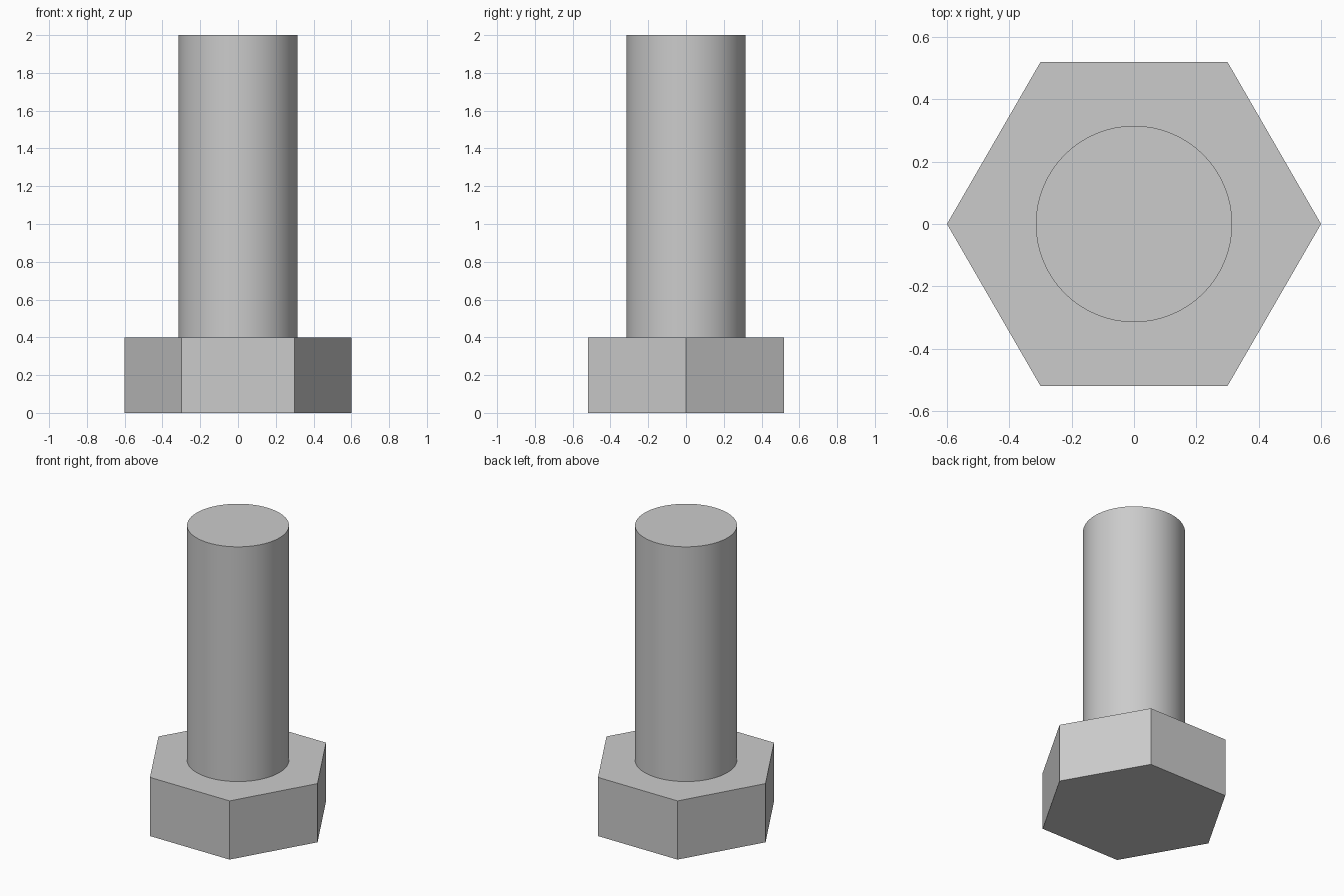
import bpy
import math

if "Cube" in bpy.data.objects:
    bpy.data.objects.remove(bpy.data.objects["Cube"])

HEAD_HEIGHT = 0.4
TOTAL_HEIGHT = 2.0


def prism(name, sides, radius, z_bottom, z_top, turn=0.0):
    """Upright prism or cylinder between two heights."""
    bpy.ops.mesh.primitive_cylinder_add(
        vertices=sides, radius=radius, depth=z_top - z_bottom,
        location=(0, 0, (z_bottom + z_top) / 2), rotation=(0, 0, turn))
    obj = bpy.context.object
    obj.name = name
    bpy.ops.object.transform_apply(location=True, rotation=True, scale=True)
    return obj


# Hexagonal head, corners pointing along x
prism("hex_head", 6, 0.6, 0.0, HEAD_HEIGHT, math.radians(30))

# Smooth round shank standing on the head
prism("shank", 64, 0.315, HEAD_HEIGHT, TOTAL_HEIGHT)
bpy.ops.object.shade_smooth_by_angle(angle=math.radians(30))
